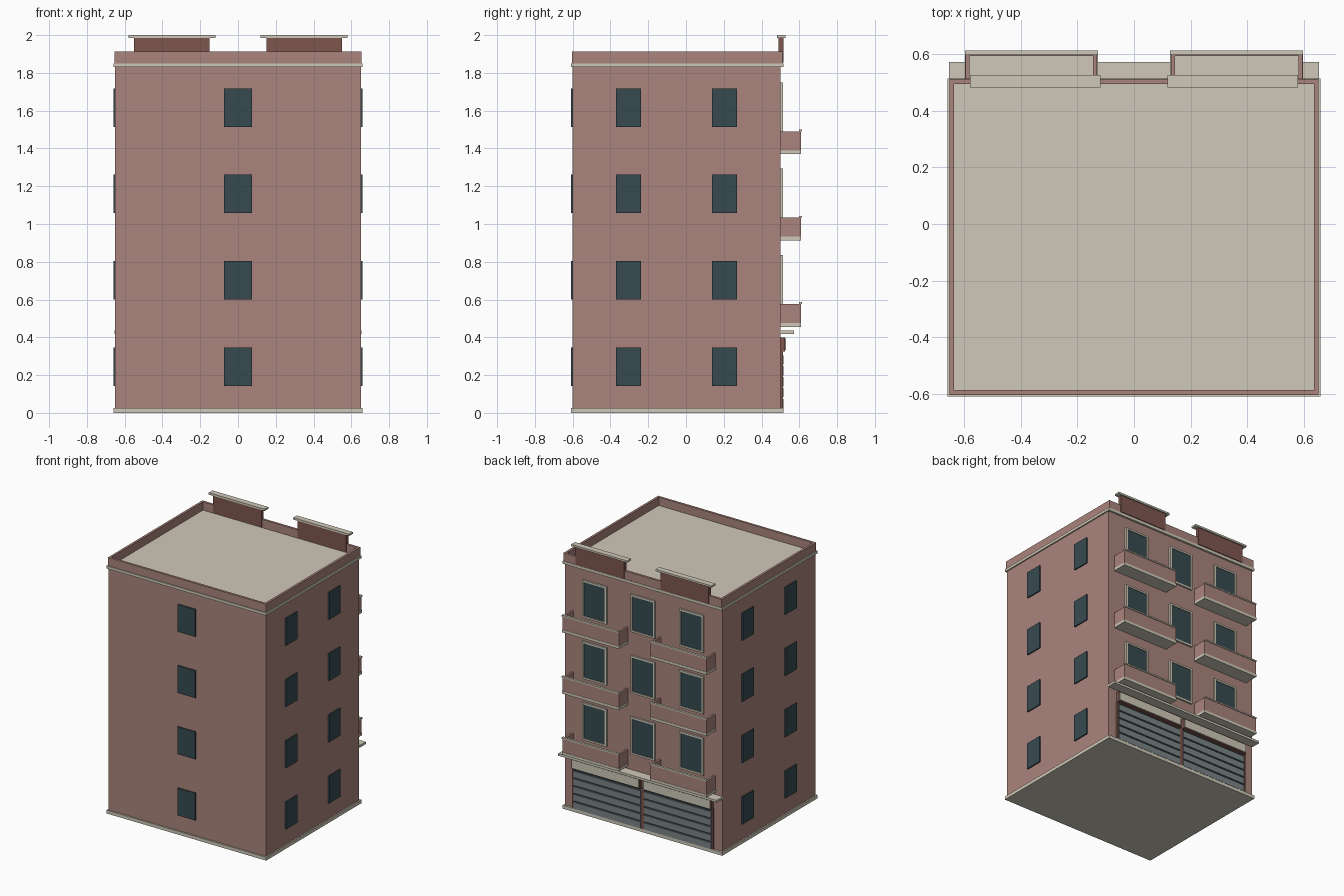
import bpy
import bmesh

if "Cube" in bpy.data.objects:
    bpy.data.objects.remove(bpy.data.objects["Cube"])


def colour(name, r, g, b):
    """Flat material from sRGB 0-255 values, stored as linear."""
    m = bpy.data.materials.new(name)
    m.diffuse_color = tuple((((c / 255) + 0.055) / 1.055) ** 2.4 for c in (r, g, b)) + (1.0,)
    m.use_nodes = True
    m.node_tree.nodes["Principled BSDF"].inputs["Base Color"].default_value = m.diffuse_color
    return m


WALL = colour("dusty red plaster", 170, 132, 124)
TRIM = colour("cream stone", 207, 201, 184)
GLASS = colour("dark blue glass", 54, 74, 80)
BROWN = colour("dark red brown", 126, 86, 79)
STEEL = colour("grey steel", 122, 132, 134)


def build(name, mat, boxes):
    """One object made of boxes given as (x0, x1, y0, y1, z0, z1)."""
    bm = bmesh.new()
    for x0, x1, y0, y1, z0, z1 in boxes:
        cube = bmesh.ops.create_cube(bm, size=1.0)
        for v in cube["verts"]:
            v.co = (x1 if v.co.x > 0 else x0,
                    y1 if v.co.y > 0 else y0,
                    z1 if v.co.z > 0 else z0)
    mesh = bpy.data.meshes.new(name)
    bm.to_mesh(mesh)
    bm.free()
    mesh.materials.append(mat)
    ob = bpy.data.objects.new(name, mesh)
    bpy.context.collection.objects.link(ob)
    return ob


def both(boxes):
    """Boxes plus their mirror images across x = 0."""
    return boxes + [(-b[1], -b[0]) + tuple(b[2:]) for b in boxes]


BACK = 0.50
STOREY = 0.4575

# Main block, plinth and roof slab
build("building_body", WALL, [(-0.65, 0.65, -0.60, BACK, 0.01, 1.84)])
build("plinth", TRIM, [(-0.66, 0.66, -0.61, 0.515, 0.0, 0.025)])
build("roof_cornice", TRIM, [(-0.66, 0.66, -0.61, 0.515, 1.83, 1.85)])

# Parapet ring
build("parapet", WALL, both([(0.636, 0.653, -0.604, 0.512, 1.85, 1.912)]) + [
    (-0.636, 0.636, -0.604, -0.587, 1.85, 1.912),
    (-0.636, 0.636, 0.495, 0.512, 1.85, 1.912)])

# Raised parapet panels with caps
build("raised_panels", BROWN, both([(0.15, 0.55, 0.49, 0.517, 1.855, 1.986)]))
build("panel_caps", TRIM, both([(0.118, 0.58, 0.483, 0.527, 1.986, 2.0)]))

# Plain windows on the front and both sides
front, sides = [], []
for i in range(4):
    z0 = 0.142 + i * STOREY
    z1 = z0 + 0.204
    front.append((-0.073, 0.073, -0.609, -0.60, z0, z1))
    for y in (-0.304, 0.204):
        sides += both([(0.65, 0.659, y - 0.067, y + 0.067, z0, z1)])
build("front_windows", GLASS, front)
build("side_windows", GLASS, sides)

# Framed back windows and balconies on the three upper storeys
frames, panes, slabs, rails, caps = [], [], [], [], []
for i in range(3):
    z0, z1 = 0.555 + i * STOREY, 0.835 + i * STOREY
    for x in (-0.4, 0.0, 0.4):
        a, b, t = x - 0.1, x + 0.1, 0.013
        frames += [(a, a + t, BACK, 0.513, z0, z1), (b - t, b, BACK, 0.513, z0, z1),
                   (a + t, b - t, BACK, 0.513, z1 - t, z1),
                   (a + t, b - t, BACK, 0.513, z0, z0 + t)]
        panes.append((a + t, b - t, BACK, 0.507, z0 + t, z1 - t))
    s = 0.455 + i * STOREY
    slabs += both([(0.128, 0.598, BACK, 0.61, s, s + 0.02)])
    rails += both([(0.13, 0.145, BACK, 0.608, s + 0.02, s + 0.121),
                   (0.581, 0.596, BACK, 0.608, s + 0.02, s + 0.121),
                   (0.145, 0.581, 0.595, 0.608, s + 0.02, s + 0.121)])
    caps += both([(0.128, 0.598, 0.597, 0.614, s + 0.121, s + 0.131)])
build("back_window_frames", TRIM, frames)
build("back_window_panes", GLASS, panes)
build("balcony_slabs", TRIM, slabs)
build("balcony_walls", WALL, rails)
build("balcony_caps", TRIM, caps)

# Canopy ledge over the shops
build("shop_ledge", TRIM, [(-0.655, 0.655, BACK, 0.573, 0.418, 0.435)])

# Shop fascia boxes with pale face plates
build("fascia_boxes", BROWN, both([(0.012, 0.578, BACK, 0.524, 0.325, 0.40)]))
build("fascia_plates", TRIM, both([(0.02, 0.57, 0.524, 0.53, 0.332, 0.393)]))

# Shop posts and slatted shutters
build("shop_posts", BROWN, both([(0.57, 0.582, BACK, 0.514, 0.025, 0.325)])
      + [(-0.012, 0.012, BACK, 0.514, 0.025, 0.325)])
build("shutter_gaps", GLASS, both([(0.012, 0.57, BACK, 0.509, 0.025, 0.315)]))
slats = []
pitch = 0.29 / 5
for i in range(5):
    z = 0.025 + i * pitch
    slats += both([(0.015, 0.567, 0.509, 0.517, z, z + pitch - 0.01)])
build("shutter_slats", STEEL, slats)
